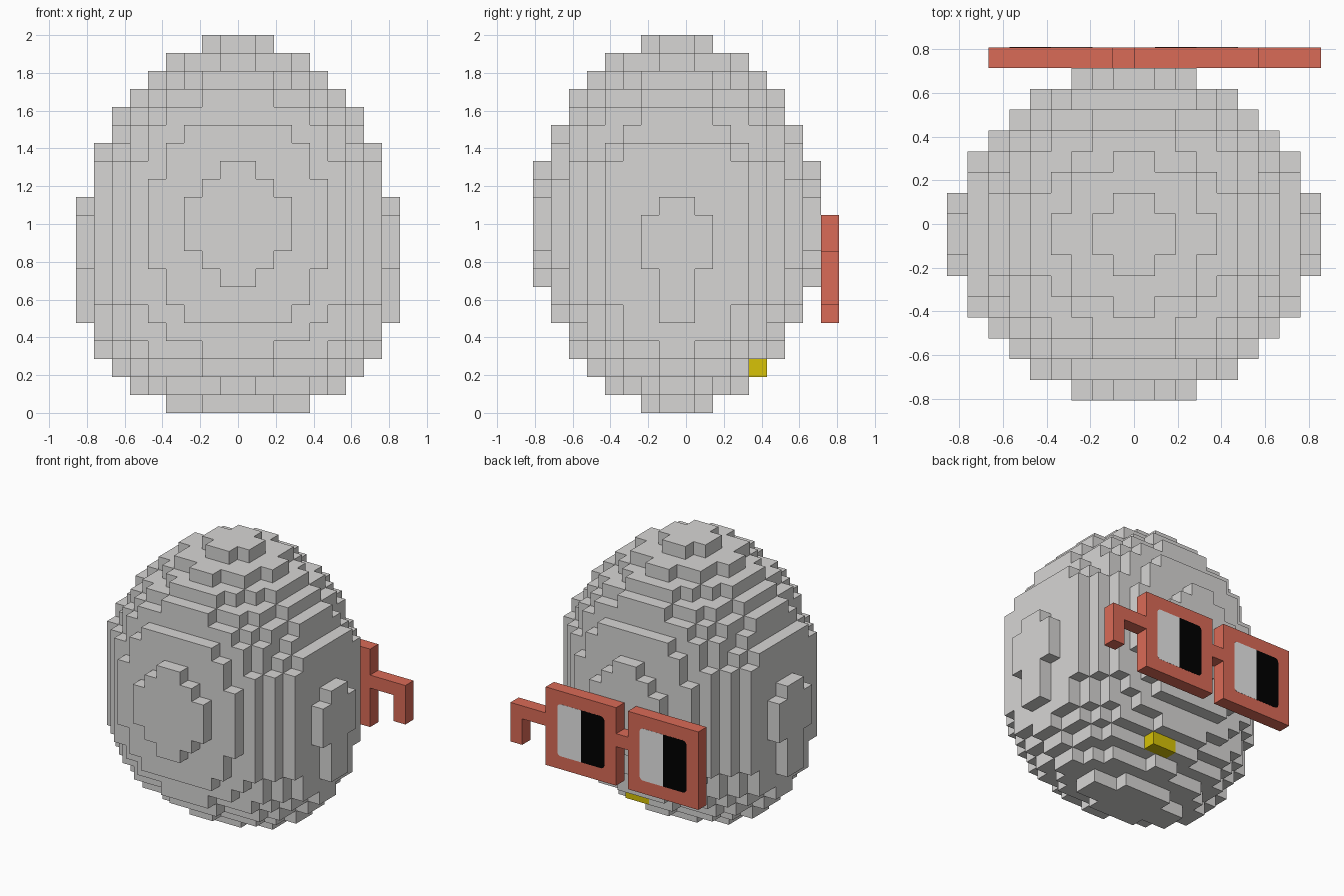
import bpy, bmesh, math
from mathutils import Vector

cube = bpy.data.objects.get("Cube")
if cube:
    bpy.data.objects.remove(cube, do_unlink=True)

V = 2 / 21                      # edge of one block
ORIGIN = Vector((0, -V / 2, 0))  # the body sits half a block forward


def material(name, rgb):
    m = bpy.data.materials.new(name)
    m.use_nodes = True
    col = (*rgb, 1)
    m.diffuse_color = col
    m.node_tree.nodes["Principled BSDF"].inputs["Base Color"].default_value = col
    return m


GREY = material("body grey", (0.68, 0.67, 0.66))
RED = material("frame red", (0.70, 0.145, 0.095))
YELLOW = material("beak yellow", (0.68, 0.54, 0.002))
WHITE = material("lens white", (0.81, 0.81, 0.81))
BLACK = material("lens black", (0, 0, 0))


def make_object(name, bm, mat):
    me = bpy.data.meshes.new(name)
    bm.to_mesh(me)
    bm.free()
    me.materials.append(mat)
    ob = bpy.data.objects.new(name, me)
    bpy.context.collection.objects.link(ob)


def block_mesh(name, cells, mat):
    """Outer skin of a set of unit blocks."""
    bm = bmesh.new()
    verts = {}

    def vert(p):
        if p not in verts:
            verts[p] = bm.verts.new(Vector(p) * V + ORIGIN)
        return verts[p]

    for c in cells:
        for axis in range(3):
            for side in (0, 1):
                near = list(c)
                near[axis] += 2 * side - 1
                if tuple(near) in cells:
                    continue
                corners = []
                for a, b in ((0, 0), (1, 0), (1, 1), (0, 1)):
                    p = list(c)
                    p[axis] += side
                    p[(axis + 1) % 3] += a
                    p[(axis + 2) % 3] += b
                    corners.append(vert(tuple(p)))
                bm.faces.new(corners if side else corners[::-1])
    make_object(name, bm, mat)


def box(x0, x1, y0, y1, z0, z1):
    return {(x, y, z) for x in range(x0, x1) for y in range(y0, y1)
            for z in range(z0, z1)}


# Egg body: one ellipse of blocks per layer, wider towards the bottom
half_width = [3.8, 5.75, 6.8, 7.7, 8.2, 8.6, 8.64, 8.66, 8.68, 8.7, 8.69,
              8.6, 8.49, 8.48, 8.1, 7.49, 6.95, 5.9, 4.9, 3.55, 1.8]
body = set()
for k, rx in enumerate(half_width):
    ry = 7.9 * math.sqrt(1 - ((k - 10.1) / 10.2) ** 2)
    ry = max(1.8, ry)
    body |= {c for c in box(-9, 9, -8, 8, k, k + 1)
             if ((c[0] + .5) / rx) ** 2 + ((c[1] + .5) / ry) ** 2 <= 1}

# Beak: two blocks set into the lower back
beak = box(0, 2, 4, 5, 2, 3)
block_mesh("egg_body", body - beak, GREY)
block_mesh("beak", beak, YELLOW)

# Glasses: two square frames, bridge, side arm and hook
glasses = (box(0, 6, 8, 9, 5, 11) | box(-7, -1, 8, 9, 5, 11)
           | box(-1, 0, 8, 9, 8, 9) | box(6, 9, 8, 9, 8, 9)
           | box(8, 9, 8, 9, 6, 9))
block_mesh("glasses_frame", glasses, RED)


def lens_half(name, inner, outer, mat):
    """Thin plate with the two outer corners rounded."""
    bm = bmesh.new()
    r = 0.3
    s = 1 if outer > inner else -1
    pts = [(inner, 6)]
    for cz, start in ((6 + r, -90), (10 - r, 0)):
        for i in range(5):
            a = math.radians(start + i * 22.5)
            pts.append((outer - s * r + s * r * math.cos(a), cz + r * math.sin(a)))
    pts.append((inner, 10))
    face = bm.faces.new([bm.verts.new(Vector((x, 9, z)) * V + ORIGIN) for x, z in pts])
    ext = bmesh.ops.extrude_face_region(bm, geom=[face])
    moved = [g for g in ext["geom"] if isinstance(g, bmesh.types.BMVert)]
    bmesh.ops.translate(bm, verts=moved, vec=(0, 0.001, 0))
    bmesh.ops.recalc_face_normals(bm, faces=bm.faces)
    make_object(name, bm, mat)


# Lenses: white half and black half in each frame
for label, mid in (("left", 3), ("right", -4)):
    lens_half(label + "_lens_white", mid, mid + 2, WHITE)
    lens_half(label + "_lens_black", mid, mid - 2, BLACK)
